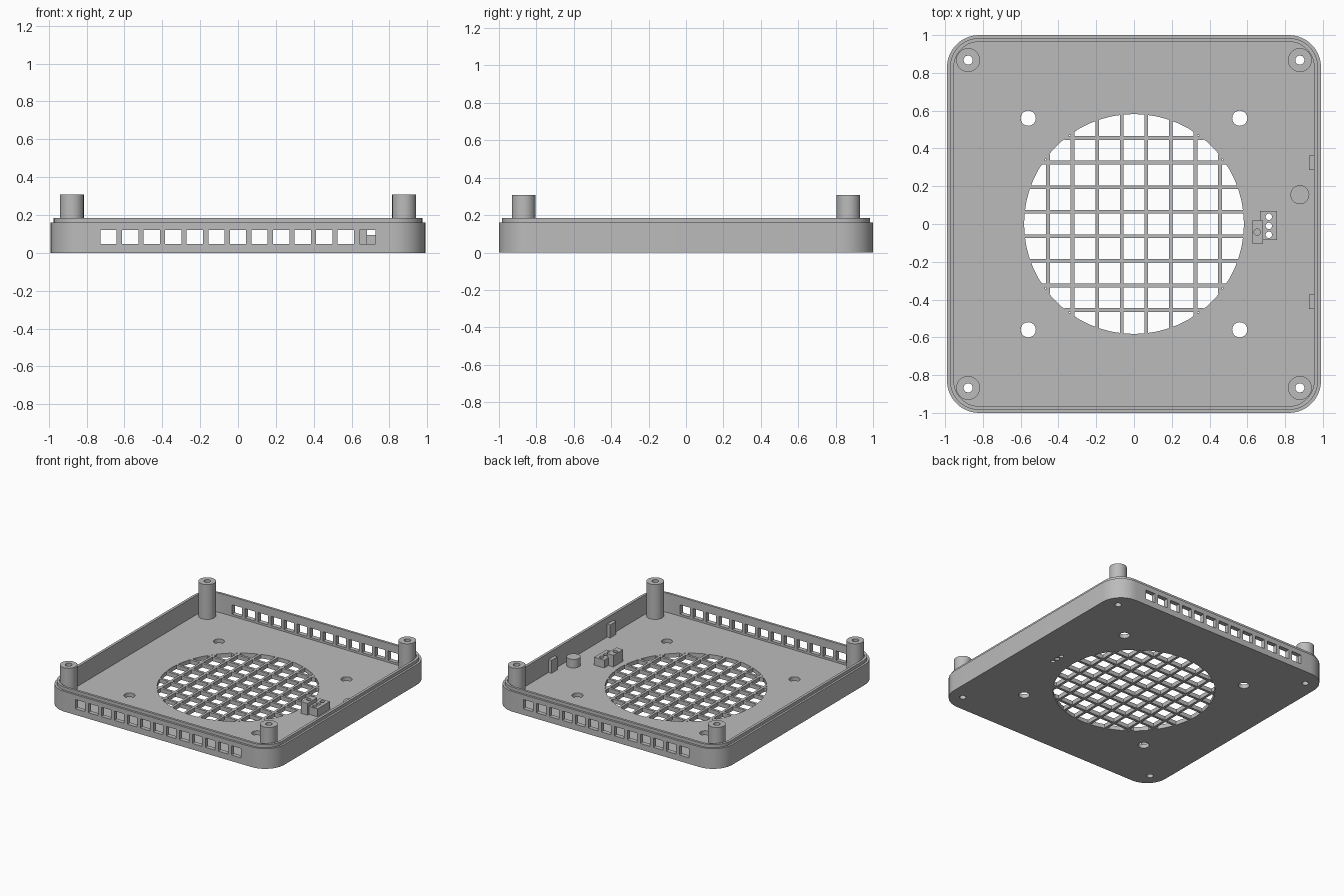
import bpy, bmesh, math
from mathutils import Matrix

if "Cube" in bpy.data.objects:
    bpy.data.objects.remove(bpy.data.objects["Cube"])

FLOOR = 0.032
FAN_R = 0.582
PITCH = 0.13

grey = bpy.data.materials.new("light grey plastic")
grey.use_nodes = True
colour = (0.5, 0.5, 0.5, 1)
grey.diffuse_color = colour
grey.node_tree.nodes["Principled BSDF"].inputs["Base Color"].default_value = colour


def finish(name, bm):
    bmesh.ops.recalc_face_normals(bm, faces=bm.faces)
    mesh = bpy.data.meshes.new(name)
    bm.to_mesh(mesh)
    bm.free()
    mesh.materials.append(grey)
    obj = bpy.data.objects.new(name, mesh)
    bpy.context.collection.objects.link(obj)
    return obj


def box(bm, x0, x1, y0, y1, z0, z1):
    size = Matrix.Diagonal((x1 - x0, y1 - y0, z1 - z0, 1))
    place = Matrix.Translation(((x0 + x1) / 2, (y0 + y1) / 2, (z0 + z1) / 2))
    bmesh.ops.create_cube(bm, size=1, matrix=place @ size)


def cylinder(bm, x, y, r, z0, z1, sides=32):
    bmesh.ops.create_cone(bm, cap_ends=True, segments=sides, radius1=r, radius2=r,
                          depth=z1 - z0, matrix=Matrix.Translation((x, y, (z0 + z1) / 2)))


def rounded(hx, hy, r, z, steps=12):
    """Rounded rectangle ring; equal half sizes and radius give a circle."""
    ring = []
    for q, (sx, sy) in enumerate([(1, 1), (-1, 1), (-1, -1), (1, -1)]):
        for i in range(steps):
            a = (q + i / (steps - 1)) * math.pi / 2
            ring.append((sx * (hx - r) + r * math.cos(a), sy * (hy - r) + r * math.sin(a), z))
    return ring


def loft(bm, rings, closed=False):
    loops = [[bm.verts.new(p) for p in ring] for ring in rings]
    pairs = list(zip(loops, loops[1:]))
    if closed:
        pairs.append((loops[-1], loops[0]))
    else:
        bm.faces.new(loops[0])
        bm.faces.new(loops[-1])
    for a, b in pairs:
        for i in range(len(a)):
            j = (i + 1) % len(a)
            bm.faces.new((a[i], a[j], b[j], b[i]))


def select(obj):
    bpy.ops.object.select_all(action='DESELECT')
    obj.select_set(True)
    bpy.context.view_layer.objects.active = obj


def cut(obj, cutter):
    select(obj)
    mod = obj.modifiers.new("cut", 'BOOLEAN')
    mod.operation = 'DIFFERENCE'
    mod.solver = 'EXACT'
    mod.object = cutter
    bpy.ops.object.modifier_apply(modifier=mod.name)


def smooth(obj):
    select(obj)
    bpy.ops.object.shade_smooth_by_angle(angle=math.radians(30))


corners = [(sx, sy) for sx in (-1, 1) for sy in (-1, 1)]
POST_X, POST_Y, POST_R, BORE = 0.878, 0.868, 0.063, 0.024

# Tray with stepped lip
bm = bmesh.new()
loft(bm, [rounded(0.99, 1.0, 0.17, 0), rounded(0.99, 1.0, 0.17, 0.16),
          rounded(0.974, 0.984, 0.154, 0.16), rounded(0.974, 0.984, 0.154, 0.185),
          rounded(0.953, 0.965, 0.133, 0.185), rounded(0.953, 0.965, 0.133, FLOOR)])
tray = finish("tray", bm)

# Cutter for the front and back vents
bm = bmesh.new()
for i in range(-6, 7):
    x = i * 0.114
    box(bm, x - 0.043, x + 0.043, -1.1, 1.1, 0.048, 0.122)
vents = finish("vent_cutter", bm)

# Cutter for the fan opening, screw holes and pin holes
bm = bmesh.new()
cylinder(bm, 0, 0, FAN_R, -0.1, 0.2, 60)
for sx, sy in corners:
    cylinder(bm, sx * 0.56, sy * 0.56, 0.04, -0.1, 0.2)
    cylinder(bm, sx * POST_X, sy * POST_Y, BORE, -0.1, 0.2)
for y in (0.038, -0.01, -0.057):
    cylinder(bm, 0.714, y, 0.017, -0.1, 0.2, 24)
holes = finish("hole_cutter", bm)

cut(tray, vents)
cut(tray, holes)
smooth(tray)

# Grille bars across the fan opening
bm = bmesh.new()
for i in range(8):
    d = (i - 3.5) * PITCH
    half = math.sqrt(FAN_R ** 2 - d ** 2) + 0.006
    box(bm, d - 0.01, d + 0.01, -half, half, 0, FLOOR)
    box(bm, -half, half, d - 0.01, d + 0.01, 0, FLOOR)
finish("fan_grille", bm)

# Hollow corner posts
for sx, sy in corners:
    bm = bmesh.new()
    loft(bm, [rounded(r, r, r, z) for r, z in
              [(POST_R, 0.03), (POST_R, 0.308), (BORE, 0.308), (BORE, 0.03)]], closed=True)
    bmesh.ops.remove_doubles(bm, verts=bm.verts, dist=1e-5)
    bmesh.ops.translate(bm, verts=bm.verts, vec=(sx * POST_X, sy * POST_Y, 0))
    smooth(finish(("back" if sy > 0 else "front") + ("_left" if sx > 0 else "_right") + "_post", bm))

# Three-pin holder
bm = bmesh.new()
box(bm, 0.668, 0.757, -0.085, 0.07, 0.02, 0.095)
holder = finish("pin_holder", bm)
cut(holder, holes)
smooth(holder)

# Taller block with a blind hole
bm = bmesh.new()
box(bm, 0.624, 0.682, -0.103, 0.018, 0.02, 0.125)
block = finish("sensor_block", bm)
bm = bmesh.new()
cylinder(bm, 0.652, -0.043, 0.017, 0.09, 0.2, 24)
blind = finish("blind_hole_cutter", bm)
cut(block, blind)
smooth(block)

# Round peg near the left wall
bm = bmesh.new()
cylinder(bm, 0.878, 0.155, 0.05, 0.01, 0.1, 40)
smooth(finish("round_peg", bm))

# Tabs on the inside of the left wall
for name, y in (("back_tab", 0.324), ("front_tab", -0.412)):
    bm = bmesh.new()
    box(bm, 0.927, 0.96, y - 0.038, y + 0.038, 0.02, 0.135)
    finish(name, bm)

for cutter in (vents, holes, blind):
    bpy.data.objects.remove(cutter)
